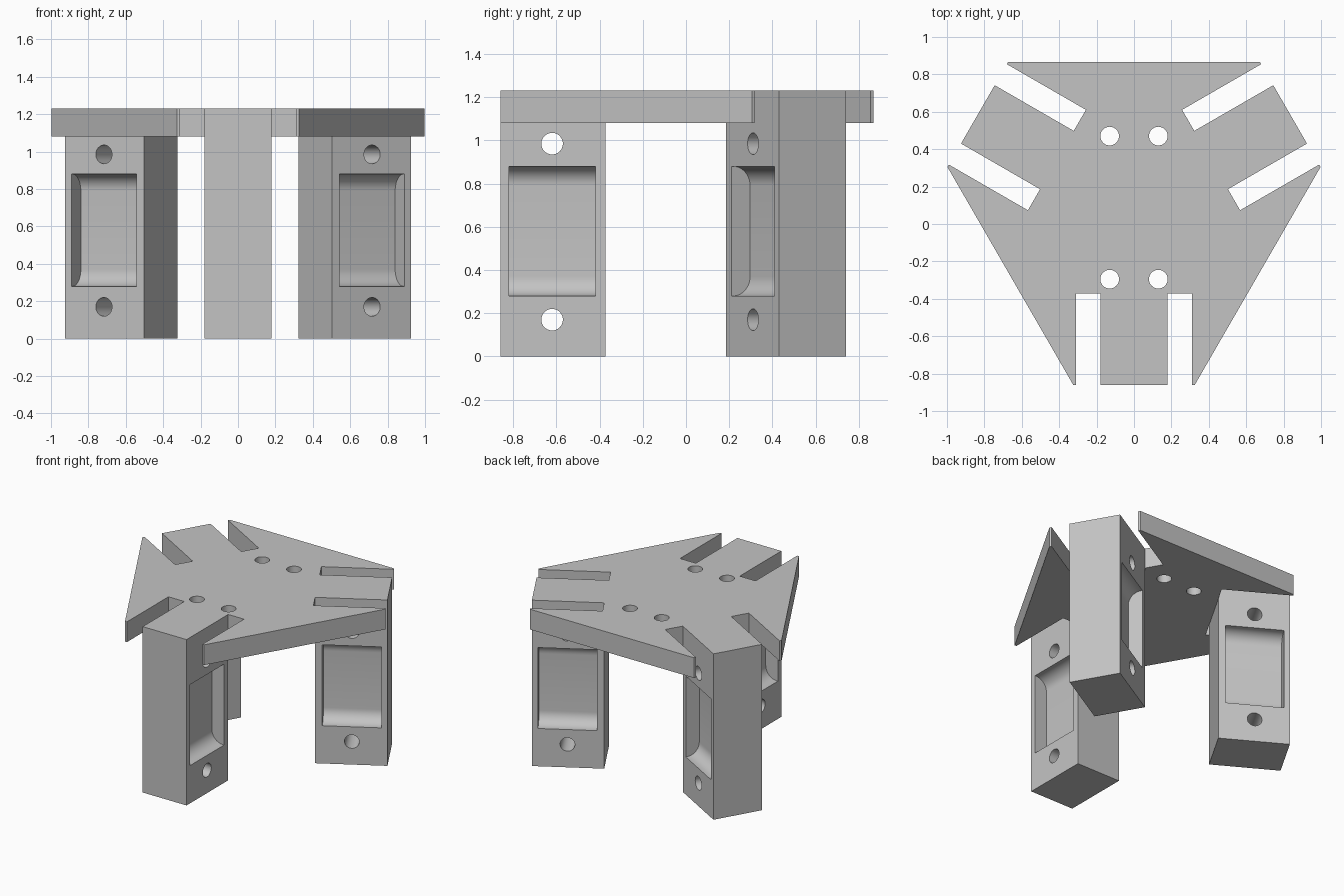
import bpy, bmesh
from math import radians, sin, cos, pi
from mathutils import Vector, Matrix

cube = bpy.data.objects.get("Cube")
if cube:
    bpy.data.objects.remove(cube, do_unlink=True)

PIVOT = Vector((0, 0.104, 0))      # axis of the three-fold symmetry
HALF_LEG, SLOT, HALF_SIDE = 0.18, 0.31, 0.325
OUTER, INNER = -0.964, -0.476      # radial extent of a leg, from the pivot
PLATE_Z, TOP_Z = 1.08, 1.23
HOLE_R = 0.05

grey = bpy.data.materials.new("plain_grey")
grey.use_nodes = True
grey.diffuse_color = (0.55, 0.55, 0.55, 1)
grey.node_tree.nodes["Principled BSDF"].inputs["Base Color"].default_value = (0.55, 0.55, 0.55, 1)


def prism(bm, points, direction):
    """Closed solid made by sweeping a flat outline."""
    face = bm.faces.new([bm.verts.new(p) for p in points])
    swept = bmesh.ops.extrude_face_region(bm, geom=[face])["geom"]
    verts = [g for g in swept if isinstance(g, bmesh.types.BMVert)]
    bmesh.ops.translate(bm, verts=verts, vec=direction)


def rod(bm, centre, axis, length):
    """Round drill for a through hole."""
    turn = Vector((0, 0, 1)).rotation_difference(Vector(axis)).to_matrix().to_4x4()
    bmesh.ops.create_cone(bm, cap_ends=True, segments=32, radius1=HOLE_R, radius2=HOLE_R,
                          depth=length, matrix=Matrix.Translation(centre) @ turn)


def make_object(name, bm):
    bmesh.ops.recalc_face_normals(bm, faces=bm.faces)
    mesh = bpy.data.meshes.new(name)
    bm.to_mesh(mesh)
    bm.free()
    mesh.materials.append(grey)
    obj = bpy.data.objects.new(name, mesh)
    bpy.context.collection.objects.link(obj)
    return obj


def cut(obj, cutter):
    """Subtract the cutter, then shade the result."""
    cutter.hide_render = True
    bpy.ops.object.select_all(action="DESELECT")
    bpy.context.view_layer.objects.active = obj
    obj.select_set(True)
    mod = obj.modifiers.new("cut", "BOOLEAN")
    mod.operation, mod.solver, mod.object = "DIFFERENCE", "EXACT", cutter
    bpy.ops.object.modifier_apply(modifier=mod.name)
    bpy.data.objects.remove(cutter, do_unlink=True)
    bpy.ops.object.shade_smooth_by_angle(angle=radians(30))


# Top plate: one slotted side, repeated three times around the pivot
half = [(HALF_LEG, OUTER), (HALF_LEG, INNER), (SLOT, INNER), (SLOT, OUTER), (HALF_SIDE, OUTER)]
side = [(-x, y) for x, y in reversed(half)] + half
outline = [PIVOT + Matrix.Rotation(k * 2 * pi / 3, 3, "Z") @ Vector((x, y, PLATE_Z))
           for k in range(3) for x, y in side]
bm = bmesh.new()
prism(bm, outline, Vector((0, 0, TOP_Z - PLATE_Z)))
plate = make_object("top_plate", bm)

# Four mounting holes in the plate
bm = bmesh.new()
for x in (-0.153 * 0.85, 0.153 * 0.85):
    for y in (-0.295, 0.47):
        rod(bm, (x, y, PLATE_Z), (0, 0, 1), 1)
cut(plate, make_object("plate_drills", bm))


def pocket(bm, sign):
    """Shallow recess with rounded top and bottom on one flank of a leg."""
    low, high, floor, r, steps = 0.28, 0.88, 0.08, 0.09, 10
    arc = [(floor + r * (1 - sin(t)), r * (1 - cos(t)))
           for t in (i * pi / 2 / steps for i in range(steps + 1))]
    mouth = [(0.3, 0)] + arc[::-1][::-1]
    lower = [(x, low + z) for x, z in mouth]
    upper = [(x, high - z) for x, z in reversed(mouth)]
    pts = [Vector((sign * x, -0.924, z)) for x, z in lower + upper]
    prism(bm, pts, Vector((0, 0.4, 0)))


# Legs: block with a pocket on each flank and two cross holes
for k, name in enumerate(("front_leg", "back_left_leg", "back_right_leg")):
    bm = bmesh.new()
    prism(bm, [(-HALF_LEG, OUTER, 0), (HALF_LEG, OUTER, 0),
               (HALF_LEG, INNER, 0), (-HALF_LEG, INNER, 0)], Vector((0, 0, PLATE_Z)))
    leg = make_object(name, bm)
    bm = bmesh.new()
    pocket(bm, 1)
    pocket(bm, -1)
    for z in (0.17, 0.985):
        rod(bm, (0, -0.724, z), (1, 0, 0), 1)
    cut(leg, make_object("leg_cutter", bm))
    leg.location = PIVOT
    leg.rotation_euler.z = k * 2 * pi / 3
